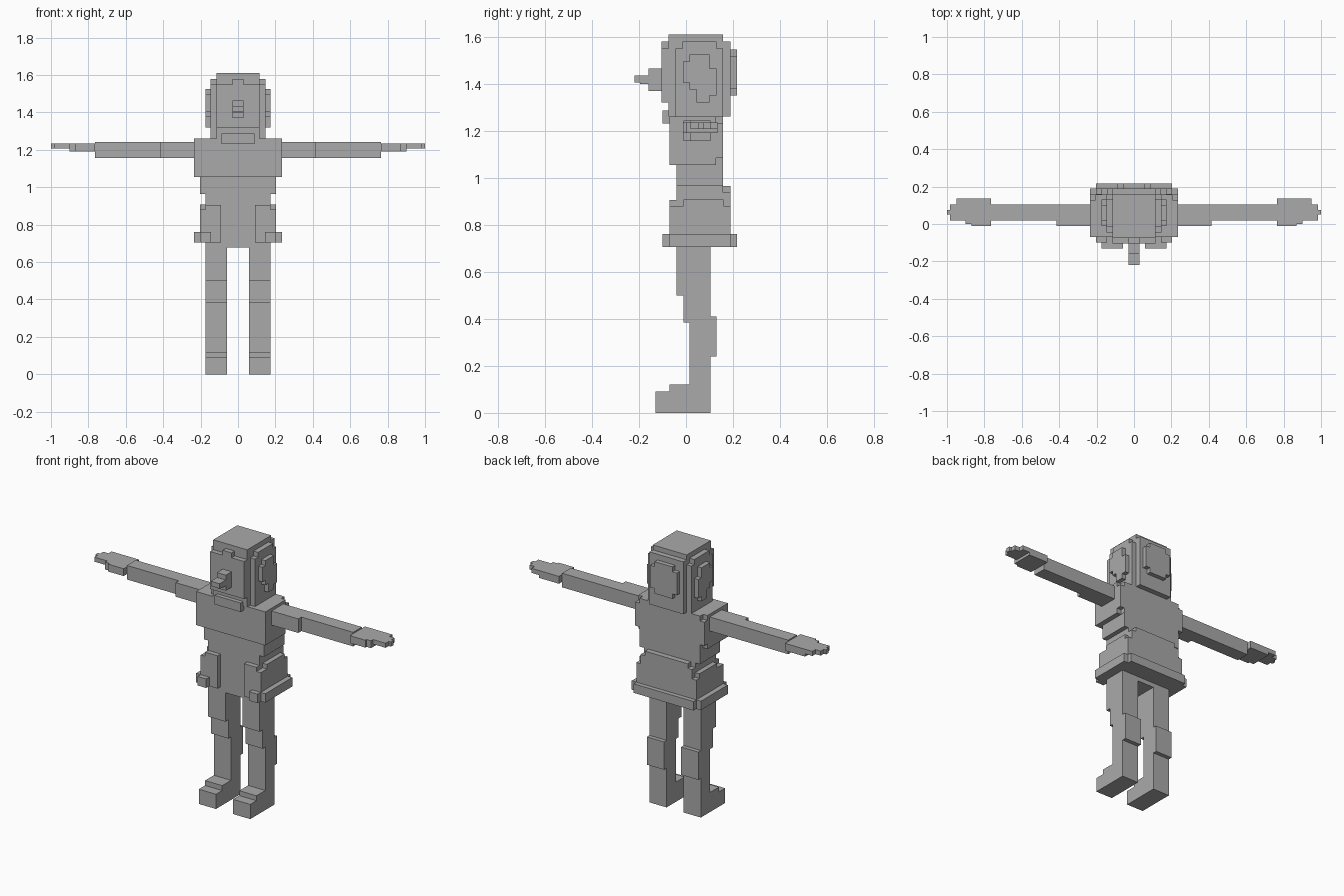
import bpy
import bmesh

grey = bpy.data.materials.new("plain grey")
grey.diffuse_color = (0.4, 0.4, 0.4, 1)


def blocks(name, boxes, mirror=False):
    """One object from boxes (x0, x1, y0, y1, z0, z1), optionally mirrored in x."""
    bm = bmesh.new()
    for x0, x1, y0, y1, z0, z1 in boxes:
        sides = [(x0, x1)] + ([(-x1, -x0)] if mirror else [])
        for a, b in sides:
            cube = bmesh.ops.create_cube(bm, size=1)["verts"]
            for v in cube:
                v.co = (b if v.co.x > 0 else a,
                        y1 if v.co.y > 0 else y0,
                        z1 if v.co.z > 0 else z0)
    mesh = bpy.data.meshes.new(name)
    bm.to_mesh(mesh)
    bm.free()
    mesh.materials.append(grey)
    ob = bpy.data.objects.new(name, mesh)
    bpy.context.collection.objects.link(ob)
    return ob


# Legs: foot, shin with calf, knee and thigh
leg = [(-0.13, 0.105, 0, 0.09), (-0.07, 0.105, 0.09, 0.12),
       (0.015, 0.105, 0.12, 0.24), (0.015, 0.13, 0.24, 0.385),
       (-0.01, 0.13, 0.385, 0.41), (-0.01, 0.105, 0.41, 0.50),
       (-0.04, 0.105, 0.50, 0.70)]
blocks("legs", [(0.058, 0.174) + b for b in leg], True)

# Torso: pelvis, belly, ribs, chest with notched shoulder plates
blocks("torso", [
    (-0.174, 0.174, -0.04, 0.105, 0.677, 0.705),
    (-0.174, 0.174, -0.04, 0.157, 0.705, 0.965),
    (-0.203, 0.203, -0.04, 0.157, 0.965, 1.055),
    (-0.205, 0.205, -0.07, 0.157, 1.055, 1.26)])
blocks("shoulders", [
    (0.205, 0.234, -0.07, 0.127, 1.055, 1.26),
    (0.205, 0.234, 0.127, 0.157, 1.085, 1.23)], True)
blocks("collar", [(-0.088, 0.088, -0.10, -0.07, 1.232, 1.287)])

# Skirt: front pouches, side panels, back panel, stepped hem open at the front
blocks("front_pouches", [
    (0.09, 0.174, -0.07, -0.04, 0.705, 0.905),
    (0.145, 0.203, -0.10, -0.07, 0.705, 0.76)], True)
blocks("side_panels", [
    (0.174, 0.203, -0.07, 0.16, 0.705, 0.88),
    (0.174, 0.203, -0.01, 0.16, 0.88, 0.908),
    (0.203, 0.234, -0.07, 0.19, 0.705, 0.76)], True)
blocks("back_panel", [
    (-0.203, 0.203, 0.157, 0.19, 0.705, 0.88),
    (-0.174, 0.174, 0.157, 0.19, 0.88, 0.937),
    (-0.145, 0.145, 0.157, 0.19, 0.937, 0.965),
    (-0.203, 0.203, 0.19, 0.217, 0.705, 0.76)])

# Arms: upper arm, forearm and flat hand with stepped fingertips
blocks("arms", [
    (0.234, 0.415, -0.01, 0.105, 1.157, 1.243),
    (0.415, 0.765, 0.02, 0.105, 1.157, 1.243)], True)
blocks("hands", [
    (0.765, 0.87, -0.012, 0.135, 1.19, 1.235),
    (0.87, 0.90, 0.0, 0.135, 1.19, 1.235),
    (0.90, 0.95, 0.02, 0.135, 1.207, 1.235),
    (0.95, 0.985, 0.02, 0.105, 1.207, 1.235),
    (0.985, 1.0, 0.05, 0.075, 1.207, 1.235)], True)

# Head: core with stepped crown and layered sides
blocks("head", [
    (-0.115, 0.115, -0.075, 0.19, 1.26, 1.58),
    (-0.115, 0.115, -0.075, 0.157, 1.58, 1.61)])
blocks("head_sides", [
    (0.115, 0.147, -0.045, 0.157, 1.26, 1.55),
    (0.115, 0.147, -0.015, 0.13, 1.55, 1.58)], True)
blocks("ears", [
    (0.147, 0.174, 0.015, 0.10, 1.375, 1.525),
    (0.147, 0.174, 0.045, 0.10, 1.32, 1.375),
    (0.147, 0.174, -0.012, 0.015, 1.405, 1.495),
    (0.147, 0.174, 0.10, 0.13, 1.35, 1.465)], True)
blocks("face", [
    (-0.115, 0.115, -0.105, -0.075, 1.32, 1.55),
    (-0.03, 0.03, -0.105, -0.075, 1.55, 1.58)])
blocks("back_of_head", [
    (-0.06, 0.06, 0.19, 0.217, 1.35, 1.545),
    (-0.09, 0.09, 0.19, 0.217, 1.38, 1.515)])

# Nose, narrowing in steps
blocks("nose", [
    (-0.03, 0.03, -0.16, -0.105, 1.37, 1.465),
    (-0.03, 0.03, -0.195, -0.16, 1.40, 1.435),
    (-0.03, 0.03, -0.22, -0.195, 1.405, 1.435)])
